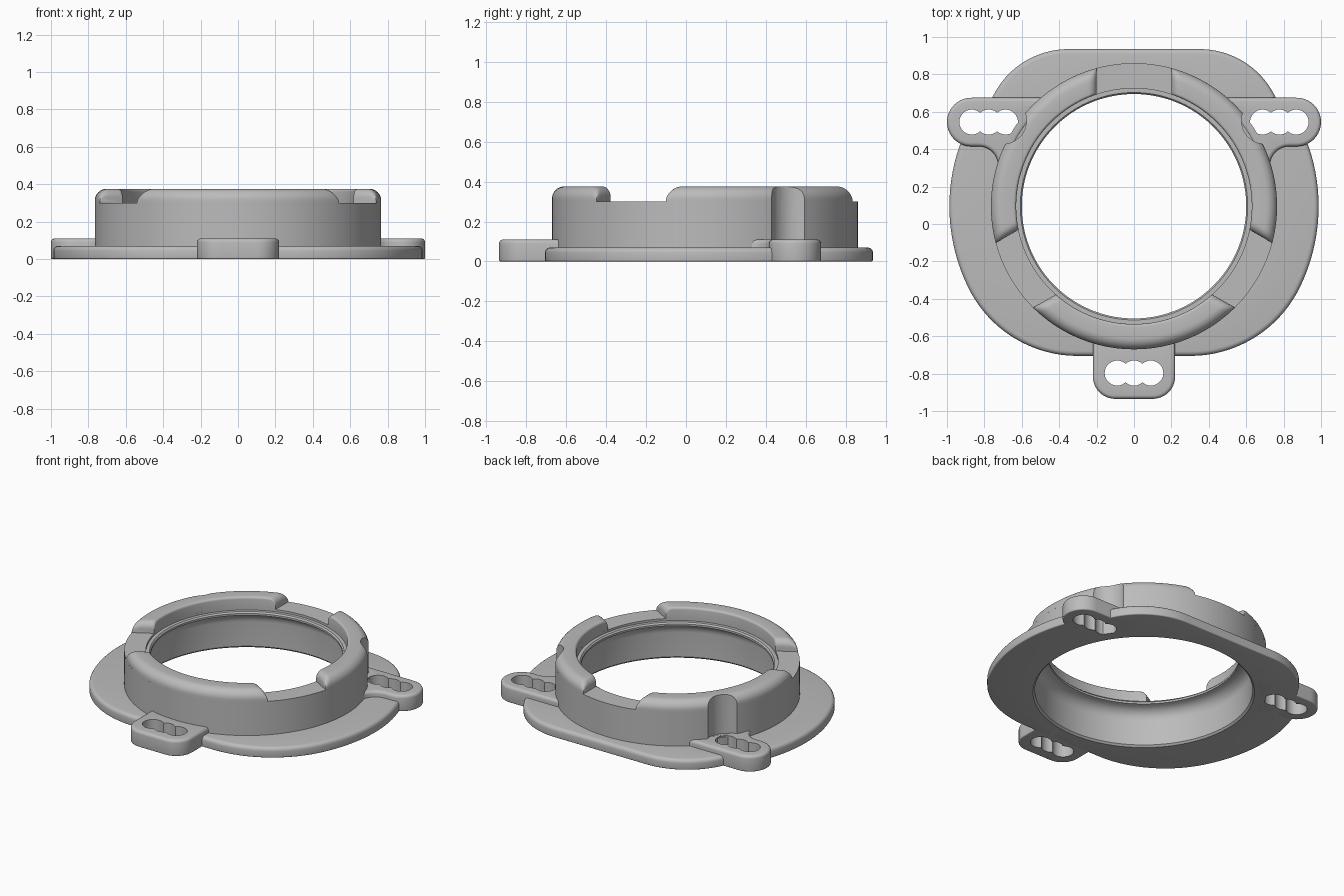
import bpy, bmesh
from math import radians, sin, cos, asin, sqrt, pi, atan2, degrees
from mathutils import Vector

if "Cube" in bpy.data.objects:
    bpy.data.objects.remove(bpy.data.objects["Cube"], do_unlink=True)

CY = 0.095             # y of the ring axis
R_OUT, R_BORE, R_FLANGE = 0.765, 0.68, 0.987

grey = bpy.data.materials.new("plain grey")
grey.use_nodes = True
grey.diffuse_color = (0.5, 0.5, 0.5, 1)
grey.node_tree.nodes["Principled BSDF"].inputs["Base Color"].default_value = (0.5, 0.5, 0.5, 1)


def arc(cx, cy, r, a0, a1, n=16):
    """Points on an arc, angles in degrees."""
    return [(cx + r * cos(radians(a0 + (a1 - a0) * i / n)),
             cy + r * sin(radians(a0 + (a1 - a0) * i / n))) for i in range(n + 1)]


def mirror(points):
    return [(-x, y) for x, y in reversed(points)]


def inset(points, d):
    """Move a counter-clockwise outline inwards, mitred at the corners."""
    out = []
    for i, p in enumerate(points):
        u = (p - points[i - 1]).normalized()
        v = (points[(i + 1) % len(points)] - p).normalized()
        n1, n2 = Vector((-u.y, u.x)), Vector((-v.y, v.x))
        out.append(p + (n1 + n2) * d / (1 + n1.dot(n2)))
    return out


def finish(bm, name):
    bmesh.ops.recalc_face_normals(bm, faces=bm.faces)
    mesh = bpy.data.meshes.new(name)
    bm.to_mesh(mesh)
    bm.free()
    mesh.materials.append(grey)
    ob = bpy.data.objects.new(name, mesh)
    bpy.context.collection.objects.link(ob)
    return ob


def prism(name, outline, z0, z1, top=0, bottom=0, hole=None):
    """Extrude an outline with rounded rims and an optional straight hole."""
    def clean(points):
        vs = [Vector(p) for p in points]
        return [v for i, v in enumerate(vs) if (v - vs[i - 1]).length > 1e-4]

    outline = clean(outline)
    quarter = [radians(22.5 * k) for k in range(5)]
    low = [(bottom * (1 - sin(t)), z0 + bottom * (1 - cos(t))) for t in quarter] if bottom else [(0, z0)]
    high = [(top * (1 - cos(t)), z1 - top * (1 - sin(t))) for t in quarter] if top else [(0, z1)]
    stacks = [[(inset(outline, d), z) for d, z in low + high]]
    if hole:
        stacks.append([(clean(hole), z0), (clean(hole), z1)])

    bm = bmesh.new()
    caps = ([], [])
    for stack in stacks:
        rings = [[bm.verts.new((p.x, p.y, z)) for p in pts] for pts, z in stack]
        n = len(rings[0])
        for a, b in zip(rings, rings[1:]):
            for i in range(n):
                bm.faces.new((a[i - 1], a[i], b[i], b[i - 1]))
        for cap, ring in zip(caps, (rings[0], rings[-1])):
            cap.extend(bm.edges.get((ring[i - 1], ring[i])) for i in range(n))
    for cap in caps:
        bmesh.ops.triangle_fill(bm, edges=cap, use_beauty=True)
    return finish(bm, name)


def revolve(name, section, stations, closed):
    """Sweep an (r, z) section; stations are (angle as a function of r, height scale)."""
    bm = bmesh.new()
    base = min(z for r, z in section)
    rows = [[bm.verts.new((r * cos(a(r)), CY + r * sin(a(r)), base + (z - base) * s))
             for r, z in section] for a, s in stations]
    n, m = len(section), len(rows)
    for i in range(m if closed else m - 1):
        p, q = rows[i], rows[(i + 1) % m]
        for j in range(n):
            k = (j + 1) % n
            bm.faces.new((p[j], p[k], q[k], q[j]))
    if not closed:
        bm.faces.new(rows[0])
        bm.faces.new(rows[-1])
    return finish(bm, name)


def cut(ob, cutter):
    bpy.context.view_layer.objects.active = ob
    mod = ob.modifiers.new("cut", 'BOOLEAN')
    mod.operation, mod.solver, mod.object = 'DIFFERENCE', 'EXACT', cutter
    bpy.ops.object.modifier_apply(modifier=mod.name)


# Flange: disc with two flats blended by arcs, notched beneath the side ears
blend = 0.65
fx, fy = sqrt((R_FLANGE - blend) ** 2 - (0.80 - blend) ** 2), 0.80 - blend
tangent = degrees(atan2(fy, fx))
notch_angle = degrees(asin((0.47 - CY) / R_FLANGE))
half = (arc(fx, CY - fy, blend, -90, -tangent, 24)
        + arc(0, CY, R_FLANGE, -tangent, notch_angle, 30)
        + [(0.61, 0.47), (0.61, 0.62)]
        + arc(0.35, CY + 0.39, 0.45, 17.5, 90, 24))
flange = prism("flange", half + mirror(half), 0, 0.07, 0.025, 0.008,
               arc(0, CY, R_BORE + 0.012, 0, 360, 144))

# Collar: wall with a coved lip at the top of the bore
cove = arc(0.60, 0.18, 0.08, 0, 80, 8)
section = ([(R_BORE + 0.012, 0), (R_BORE, 0.012)] + cove
           + [(0.60, 0.262), (0.60, 0.275), (0.608, 0.285), (0.63, 0.285),
              (0.63, 0.3), (R_OUT, 0.3), (R_OUT, 0)])
collar = revolve("collar", section,
                 [(lambda r, a=2 * pi * i / 144: a, 1) for i in range(144)], True)

# Three raised lugs, separated by straight-sided gaps, with rounded ends
lug_section = ([(0.63, 0.3), (R_OUT, 0.3)] + arc(R_OUT - 0.06, 0.315, 0.06, 0, 90, 8)
               + arc(0.645, 0.36, 0.015, 90, 180, 4))
END, GAP = 0.045, 0.2


def lug_angle(mid, f, d):
    """Angle at fraction f of the half span, d in from the gap side."""
    return lambda r: radians(mid) + f * (pi / 3 - asin((GAP + d) / r))


lugs = []
for name, mid in (("front_lug", 270), ("left_lug", 30), ("right_lug", 150)):
    ramp = [(END * (1 - cos(t * pi / 12)), 0.4 + 0.6 * sin(t * pi / 12)) for t in range(7)]
    stations = [(lug_angle(mid, -1, d), s) for d, s in ramp]
    stations += [(lug_angle(mid, i / 17, END), 1) for i in range(-16, 17)]
    stations += [(lug_angle(mid, 1, d), s) for d, s in reversed(ramp)]
    lugs.append(revolve(name, lug_section, stations, False))


# Mounting ears with scalloped slots
def slot(x, y):
    r, step, c = 0.067, 0.09, 47.8
    return (arc(x + step, y, r, c - 180, 180 - c) + arc(x, y, r, c, 180 - c, 8)
            + arc(x - step, y, r, c, 360 - c) + arc(x, y, r, 180 + c, 360 - c, 8))


left_outline = (arc(0, CY, 0.72, 53.7, 16, 14) + arc(0.83, 0.31, 0.105, 180, 90, 10)
                + arc(0.87, 0.545, 0.13, -90, 90, 20))
front_half = arc(0.10, -0.815, 0.12, -90, 0, 10) + arc(0, CY, 0.72, -72.2, -90, 6)[:-1]
ears = [prism(name, outline, 0, 0.11, 0.02, 0.008, slot(x, y)) for name, outline, x, y in (
    ("front_ear", front_half + mirror(front_half), 0, -0.797),
    ("left_ear", left_outline, 0.777, 0.545),
    ("right_ear", mirror(left_outline), -0.777, 0.545))]

# Screw clearance pockets in the collar and side lugs
pocket = arc(0.70, 0.553, 0.125, 90, 270, 24) + arc(0.90, 0.553, 0.125, -90, 90, 24)
for outline, lug in ((pocket, lugs[1]), (mirror(pocket), lugs[2])):
    cutter = prism("pocket_cutter", outline, 0.105, 0.6)
    cut(collar, cutter)
    cut(lug, cutter)
    bpy.data.objects.remove(cutter, do_unlink=True)

# Smooth shading with sharp creases kept
bpy.ops.object.select_all(action='DESELECT')
for ob in [flange, collar] + lugs + ears:
    ob.select_set(True)
    bpy.context.view_layer.objects.active = ob
bpy.ops.object.shade_smooth_by_angle(angle=radians(35))
